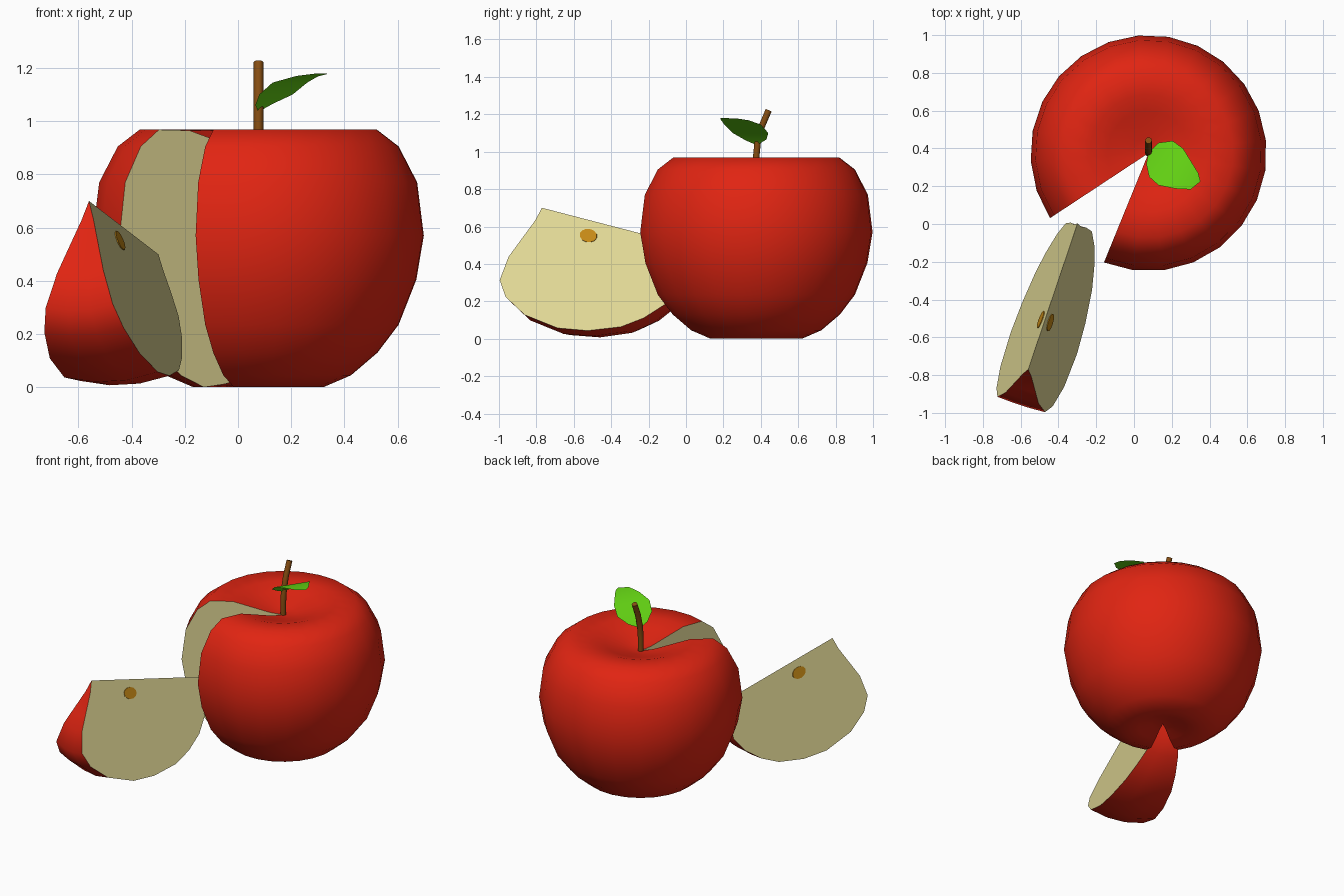
import bpy, bmesh, math
from mathutils import Matrix, Vector

if "Cube" in bpy.data.objects:
    bpy.data.objects.remove(bpy.data.objects["Cube"])


def mat(name, rgb):
    m = bpy.data.materials.new(name)
    m.diffuse_color = (*rgb, 1)
    m.use_nodes = True
    m.node_tree.nodes["Principled BSDF"].inputs["Base Color"].default_value = m.diffuse_color
    return m


RED = mat("red skin", (0.75, 0.018, 0.006))
FLESH = mat("cream flesh", (0.75, 0.68, 0.30))
BROWN = mat("stem brown", (0.24, 0.075, 0.006))
GREEN = mat("leaf green", (0.13, 0.67, 0.007))
SEED = mat("seed amber", (0.56, 0.25, 0.008))

# Half outline of the apple, (radius, height), bottom hollow to top hollow
PROFILE = [(0, .04), (.07, .034), (.15, .012), (.245, 0), (.35, .045), (.45, .13),
           (.53, .235), (.597, .405), (.625, .57), (.60, .77), (.53, .905),
           (.448, .968), (.31, .965), (.22, .937), (.08, .893), (0, .88)]


def finish(bm, name, mats):
    me = bpy.data.meshes.new(name)
    bm.to_mesh(me)
    bm.free()
    for m in mats:
        me.materials.append(m)
    ob = bpy.data.objects.new(name, me)
    bpy.context.collection.objects.link(ob)
    return ob


def wedge(name, a0, a1, steps, matrix):
    """Turn the profile from a0 to a1 degrees and close both cuts with flesh."""
    bm = bmesh.new()
    bottom = bm.verts.new((0, 0, PROFILE[0][1]))
    top = bm.verts.new((0, 0, PROFILE[-1][1]))
    cols = []
    for i in range(steps + 1):
        a = math.radians(a0 + (a1 - a0) * i / steps)
        cols.append([bottom] + [bm.verts.new((r * math.cos(a), r * math.sin(a), z))
                                for r, z in PROFILE[1:-1]] + [top])
    for c, d in zip(cols, cols[1:]):
        for k in range(len(PROFILE) - 1):
            ring = list(dict.fromkeys((c[k], d[k], d[k + 1], c[k + 1])))
            bm.faces.new(ring).smooth = True
    for c in (cols[0], cols[-1]):
        f = bm.faces.new(c)
        f.material_index = 1
        for e in f.edges:
            e.smooth = False
    bmesh.ops.recalc_face_normals(bm, faces=bm.faces)
    bm.transform(matrix)
    return finish(bm, name, [RED, FLESH])


# Apple body with a wedge missing
CENTRE = Vector((.077, .375, 0))
wedge("apple_body", -112.2, 213.4, 22, Matrix.Translation(CENTRE))

# Cut slice lying in front, core axis running back and down
core_top = Vector((-.56, -.77, .70))
d = Vector((.26, .77, -.20)).normalized()
e = Vector((.26, -.323, -.91))
e = (e - d * e.dot(d)).normalized()
side = (-d).cross(e)
frame = Matrix((e, side, -d)).transposed().to_4x4()
frame.translation = core_top + d * .88
wedge("apple_slice", -34.4, 0, 3, frame)

# Seeds, thin oval plates on both cuts of the slice
for name, ang, sgn in (("seed_right", 0, 1), ("seed_left", -34.4, -1)):
    bm = bmesh.new()
    local = (Matrix.Rotation(math.radians(ang), 4, 'Z')
             @ Matrix.Translation((.085, sgn * .001, .58))
             @ Matrix.Rotation(math.radians(90), 4, 'X')
             @ Matrix.Diagonal((.037, .049, .006, 1)))
    bmesh.ops.create_cone(bm, cap_ends=True, segments=12, radius1=1, radius2=1,
                          depth=1, matrix=frame @ local)
    finish(bm, name, [SEED])

# Stem, a bent tube
path = [(.375, .86), (.375, .97), (.383, 1.05), (.405, 1.135), (.442, 1.222)]
bm = bmesh.new()
rings = []
for i, (y, z) in enumerate(path):
    p, q = path[max(i - 1, 0)], path[min(i + 1, len(path) - 1)]
    t = Vector((0, q[0] - p[0], q[1] - p[1])).normalized()
    n = Vector((0, t.z, -t.y))
    rings.append([bm.verts.new(Vector((.077, y, z)) + .018 * (
        Vector((1, 0, 0)) * math.cos(a) + n * math.sin(a)))
        for a in (math.tau * k / 10 for k in range(10))])
for r, s in zip(rings, rings[1:]):
    for k in range(10):
        j = (k + 1) % 10
        bm.faces.new((r[k], r[j], s[j], s[k])).smooth = True
for r in (rings[0], rings[-1]):
    f = bm.faces.new(r)
    for ed in f.edges:
        ed.smooth = False
bmesh.ops.recalc_face_normals(bm, faces=bm.faces)
finish(bm, "stem", [BROWN])

# Leaf, a curved sheet between its left and right edges
left = [(.065, .32, 1.06), (.08, .25, 1.10), (.13, .205, 1.145),
        (.22, .187, 1.17), (.30, .183, 1.18)]
right = [(.13, .43, 1.065), (.205, .44, 1.10), (.26, .40, 1.145),
         (.30, .335, 1.168), (.34, .27, 1.178)]
bm = bmesh.new()
base = bm.verts.new((.077, .378, 1.035))
tip = bm.verts.new((.352, .225, 1.177))
L = [bm.verts.new(p) for p in left]
R = [bm.verts.new(p) for p in right]
bm.faces.new((base, L[0], R[0]))
for i in range(len(L) - 1):
    bm.faces.new((L[i], L[i + 1], R[i + 1], R[i]))
bm.faces.new((L[-1], tip, R[-1]))
for f in bm.faces:
    f.smooth = True
    f.normal_update()
    if f.normal.z < 0:
        f.normal_flip()
finish(bm, "leaf", [GREEN])
